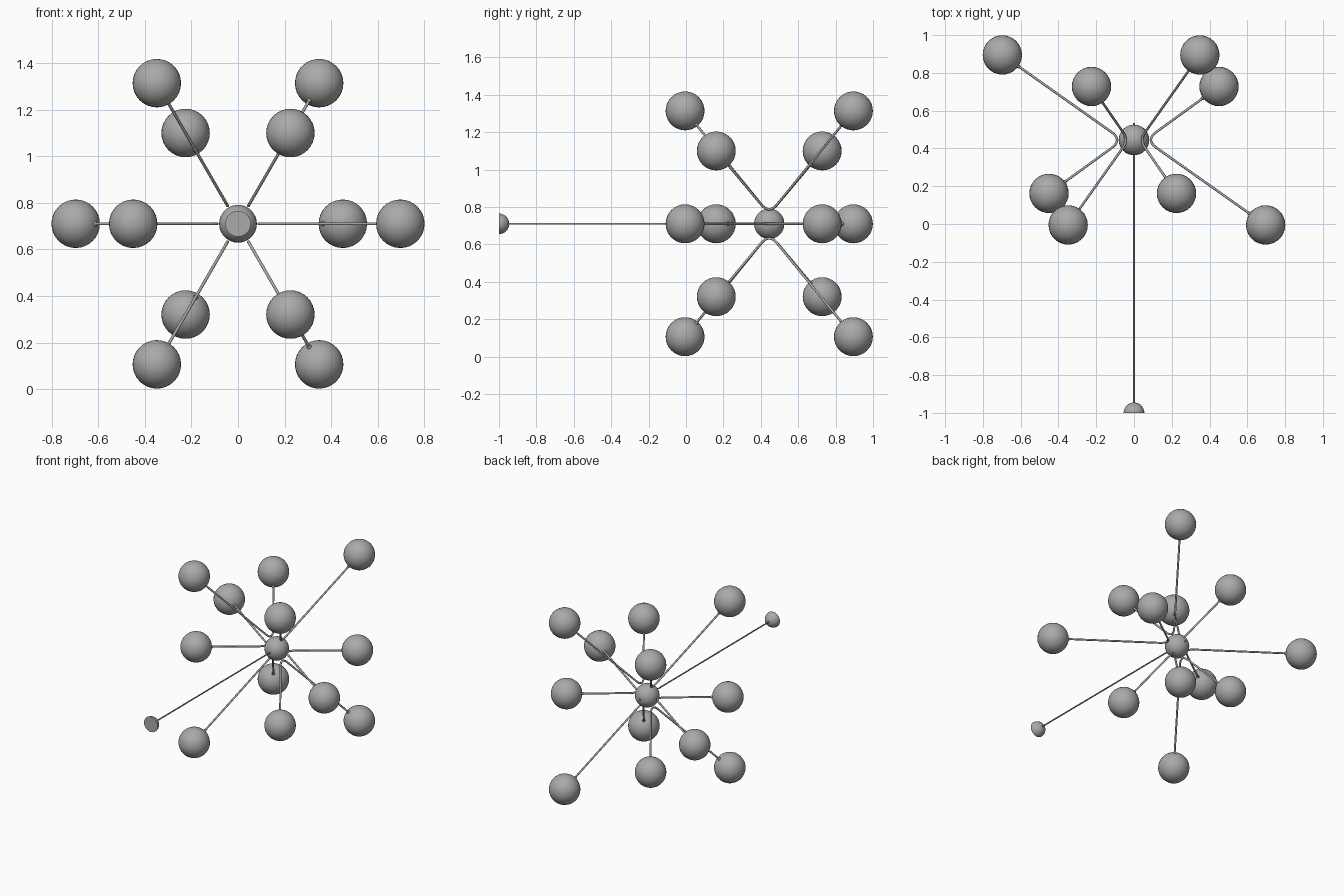
import bpy, bmesh, math
from mathutils import Vector

cube = bpy.data.objects.get("Cube")
if cube:
    bpy.data.objects.remove(cube)

grey = bpy.data.materials.new("mid grey")
grey.use_nodes = True
colour = (0.4, 0.4, 0.4, 1)
grey.diffuse_color = colour
grey.node_tree.nodes["Principled BSDF"].inputs["Base Color"].default_value = colour

CENTRE = Vector((0, 0.445, 0.71))
BALL_R = 0.104


def ball(name, centre, radius, segments=32, half=False):
    """Smooth sphere; half keeps the +y side and closes it with a flat disc."""
    bm = bmesh.new()
    bmesh.ops.create_uvsphere(bm, u_segments=segments, v_segments=segments // 2, radius=radius)
    if half:
        bmesh.ops.bisect_plane(bm, geom=bm.verts[:] + bm.edges[:] + bm.faces[:], dist=1e-5,
                               plane_co=(0, 0, 0), plane_no=(0, 1, 0), clear_inner=True)
        rim = [e for e in bm.edges if e.is_boundary]
        bmesh.ops.contextual_create(bm, geom=rim)
        bmesh.ops.recalc_face_normals(bm, faces=bm.faces[:])
    for f in bm.faces:
        f.smooth = len(f.verts) <= 4
    mesh = bpy.data.meshes.new(name)
    bm.to_mesh(mesh)
    bm.free()
    mesh.materials.append(grey)
    ob = bpy.data.objects.new(name, mesh)
    ob.location = centre
    bpy.context.collection.objects.link(ob)
    return ob


def wire(name, points, radius):
    """Round wire along a path."""
    curve = bpy.data.curves.new(name, 'CURVE')
    curve.dimensions = '3D'
    curve.bevel_depth = radius
    curve.bevel_resolution = 3
    curve.use_fill_caps = True
    spline = curve.splines.new('POLY')
    spline.points.add(len(points) - 1)
    for p, co in zip(spline.points, points):
        p.co = (*co, 1)
    spline.use_smooth = True
    curve.materials.append(grey)
    ob = bpy.data.objects.new(name, curve)
    bpy.context.collection.objects.link(ob)


# Hub, long front rod and its half-round knob
ball("hub", CENTRE, 0.081)
wire("front_rod", [(0, -0.99, CENTRE.z), (0, 0.535, CENTRE.z)], 0.005)
ball("front_knob", (0, -1, CENTRE.z), 0.055, half=True)

# Six bent arms around the hub, alternating front and back
for i in range(6):
    angle = math.radians(60 * i)
    side = 1 if i % 2 else -1
    radial = Vector((math.cos(angle), 0, math.sin(angle)))

    def place(r, y):
        return CENTRE + radial * r + Vector((0, y * side, 0))

    outer, inner, apex = place(0.697, 0.45), place(0.45, -0.283), place(0.06, 0)
    start = apex + (outer - apex).normalized() * 0.073
    end = apex + (inner - apex).normalized() * 0.073
    bend = []
    for k in range(13):
        t = k / 12
        bend.append(start * (1 - t) ** 2 + apex * 2 * t * (1 - t) + end * t ** 2)
    wire(f"arm_{i + 1}", [outer] + bend + [inner], 0.0065)

    for label, centre in (("outer", outer), ("inner", inner)):
        ball(f"{label}_ball_{i + 1}", centre, BALL_R)
        # Small collar where the wire enters the ball
        ball(f"{label}_collar_{i + 1}", centre + (apex - centre).normalized() * BALL_R, 0.011, 12)
